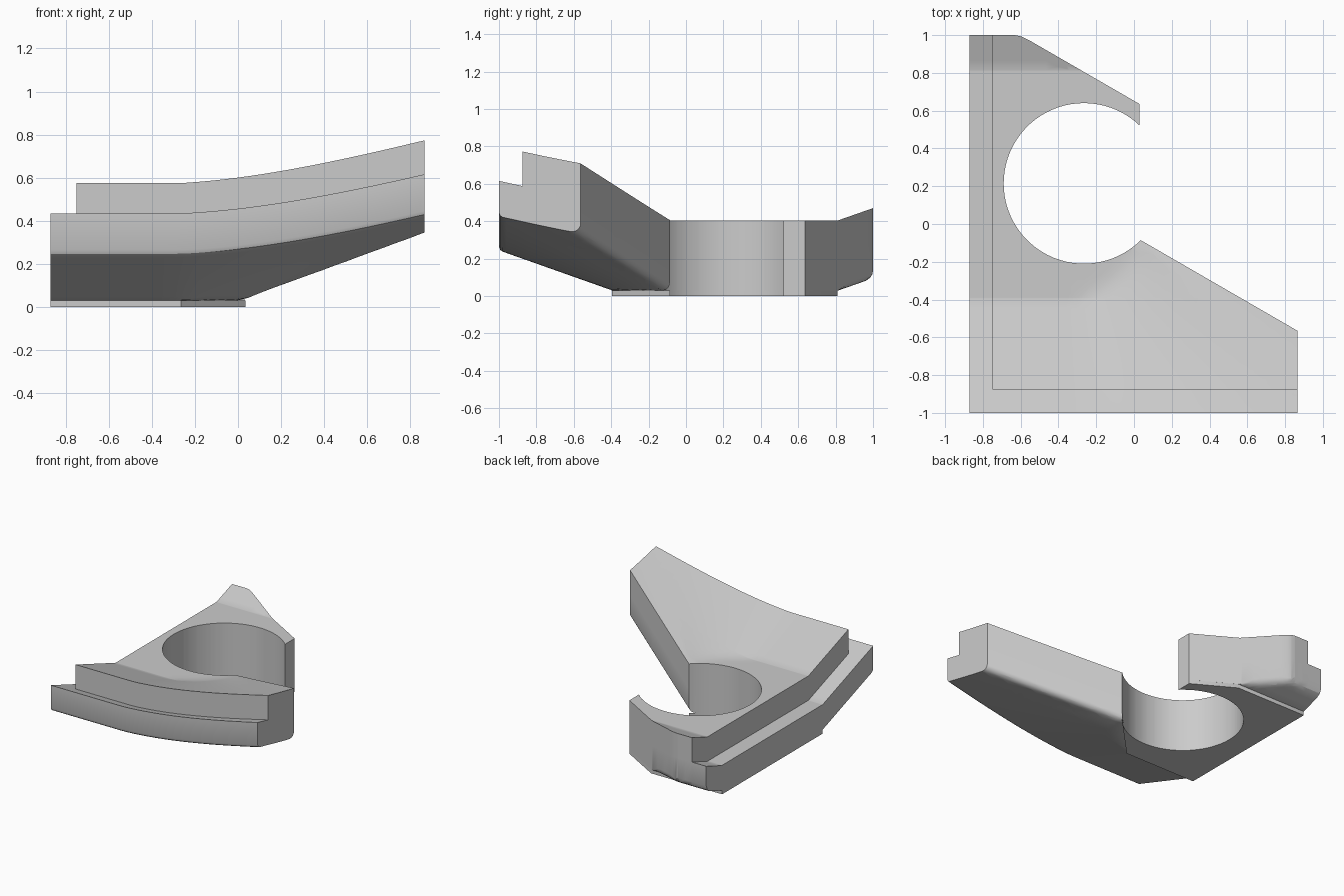
import bpy, bmesh, math
from mathutils import Vector

cube = bpy.data.objects.get("Cube")
if cube:
    bpy.data.objects.remove(cube, do_unlink=True)

grey = bpy.data.materials.new("plain grey")
grey.use_nodes = True
grey.diffuse_color = (0.6, 0.6, 0.6, 1)
grey.node_tree.nodes["Principled BSDF"].inputs["Base Color"].default_value = (0.6, 0.6, 0.6, 1)

HOLE_X, HOLE_Y, HOLE_R = -0.265, 0.215, 0.425
FRONT_TIP, BACK_TIP = (0.035, -0.085), (0.03, 0.635)
FOOT_H, BODY_H, STEP = 0.03, 0.405, 0.185
RAMP_FRONT, RAMP_BACK = -0.395, 0.815


def hole_arc(steps=56):
    """Open side of the round hole, from the front tip round to the back tip."""
    pts = []
    for i in range(steps + 1):
        a = math.radians(-45 - 269 * i / steps)
        pts.append((HOLE_X + HOLE_R * math.cos(a), HOLE_Y + HOLE_R * math.sin(a)))
    return pts


def prism(outline, height):
    bm = bmesh.new()
    face = bm.faces.new([bm.verts.new((x, y, 0)) for x, y in outline])
    top = bmesh.ops.extrude_face_region(bm, geom=[face], use_keep_orig=True)["geom"]
    for v in top:
        if isinstance(v, bmesh.types.BMVert):
            v.co.z = height
    bmesh.ops.recalc_face_normals(bm, faces=bm.faces)
    return bm


def finish(bm, name):
    bmesh.ops.recalc_face_normals(bm, faces=bm.faces)
    mesh = bpy.data.meshes.new(name)
    bm.to_mesh(mesh)
    bm.free()
    mesh.materials.append(grey)
    obj = bpy.data.objects.new(name, mesh)
    bpy.context.collection.objects.link(obj)
    bpy.ops.object.select_all(action="DESELECT")
    obj.select_set(True)
    bpy.context.view_layer.objects.active = obj
    bpy.ops.object.shade_smooth_by_angle(angle=math.radians(30))
    return obj


def cut(bm, point, normal):
    geom = bm.verts[:] + bm.edges[:] + bm.faces[:]
    bmesh.ops.bisect_plane(bm, geom=geom, dist=1e-4,
                           plane_co=Vector((*point, 0)), plane_no=Vector((*normal, 0)))


def rise(x, y):
    """Height of the dished surface above its flat middle."""
    if y > HOLE_Y:
        return max(0, 0.35 * (y - RAMP_BACK))
    dx, dy = x - HOLE_X, HOLE_Y - y
    if dx <= 0:
        return max(0, 0.354 * (RAMP_FRONT - y))
    t = min(1, math.degrees(math.atan2(dx, dy)) / 45)
    return max(0, (0.354 - 0.033 * t) * (math.hypot(dx, dy) - 0.61 + 0.186 * t))


def rounding(distance, radius):
    d = min(max(distance, 0), radius)
    return radius - math.sqrt(radius ** 2 - (radius - d) ** 2)


def diagonal_distance(x, y, tip):
    return (tip[0] - x) * 0.5 + (tip[1] - y) * 0.866


def underside(x, y):
    z = FOOT_H + rise(x, y)
    if y < 0:
        return z + max(rounding(diagonal_distance(x, y, FRONT_TIP), 0.05),
                       rounding(y + 1, 0.02))
    fade = min(1, max(0, (y - RAMP_BACK) / 0.06))
    return z + fade * max(rounding(1 - y, 0.04),
                          rounding(diagonal_distance(x, y, BACK_TIP), 0.04))


# Main body: outline prism, sliced finely so it can follow the dished surface
outline = [(-0.87, -1), (0.865, -1), (0.865, -0.565)] + hole_arc() + [
    BACK_TIP, (-0.545, 0.967), (-0.575, 0.983), (-0.6, 0.994), (-0.63, 1), (-0.87, 1)]
body = prism(outline, 1)
for i in range(30):
    cut(body, (-0.81 + 0.057 * i, 0), (1, 0))
for i in range(34):
    cut(body, (0, -0.96 + 0.057 * i), (0, 1))
for y in (RAMP_FRONT, RAMP_BACK, -0.875, -0.98, -0.993, 0.96, 0.985):
    cut(body, (0, y), (0, 1))
cut(body, (-0.75, 0), (1, 0))
for d in (0.005, 0.015, 0.03, 0.05):
    for tip in (FRONT_TIP, BACK_TIP):
        cut(body, (tip[0] - 0.5 * d, tip[1] - 0.866 * d), (0.5, 0.866))

# Raised inner deck, leaving a lower ledge along the front and right edges
deck = []
for f in body.faces:
    c = f.calc_center_median()
    if f.normal.z > 0.9 and c.x > -0.75 and c.y > -0.875:
        deck.append(f)
for v in bmesh.ops.extrude_face_region(body, geom=deck)["geom"]:
    if isinstance(v, bmesh.types.BMVert):
        v.co.z = 2

# Move each level onto its curved surface
for v in body.verts:
    x, y, level = v.co
    if level < 0.5:
        v.co.z = underside(x, y)
    else:
        v.co.z = BODY_H + rise(x, y) - (STEP if level < 1.5 else 0)
finish(body, "dished_body")

# Thin flat foot beneath the middle
foot = prism([(-0.87, RAMP_FRONT), (HOLE_X, RAMP_FRONT)] + hole_arc() + [
    BACK_TIP, (-0.274, 0.81), (-0.87, 0.81)], FOOT_H)
finish(foot, "flat_foot")
